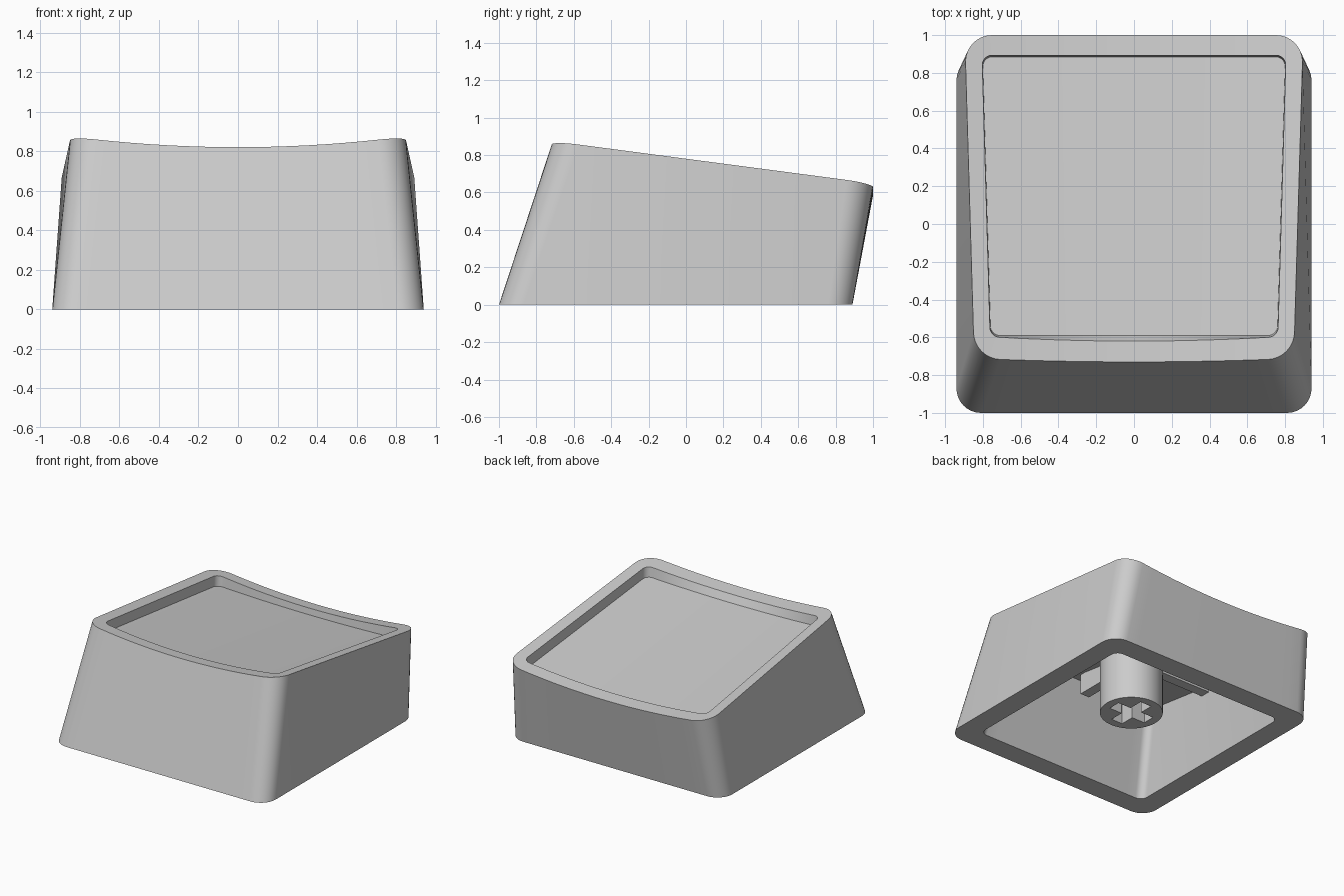
import bpy, bmesh, math

old = bpy.data.objects.get("Cube")
if old:
    bpy.data.objects.remove(old, do_unlink=True)

grey = bpy.data.materials.new("plain grey")
grey.use_nodes = True
colour = (0.6, 0.6, 0.6, 1)
grey.diffuse_color = colour
grey.node_tree.nodes["Principled BSDF"].inputs["Base Color"].default_value = colour

CORNER, ROW = 8, 16
SLOPE = 0.136


def dish(height, curve):
    """Surface falling towards the back and dished across its width."""
    return lambda x, y: height - SLOPE * y + curve * x * x


def flat(x, y):
    return 0.0


def ring(front_w, back_w, front_y, back_y, r, surface, bow=0.0):
    """Rounded trapezoid loop, listed from the right side round the front."""
    def half(w, y, s):
        arc = []
        for i in range(CORNER + 1):
            a = math.pi / 2 * i / CORNER
            arc.append((-(w - r) - r * math.cos(a), y - s * r + s * r * math.sin(a)))
        row = [(-(w - r) + 2 * (w - r) * i / ROW, y) for i in range(1, ROW)]
        return arc + row + [(-x, v) for x, v in reversed(arc)]
    front = [(x, y + bow * x * x) for x, y in half(front_w, front_y, -1)]
    back = list(reversed(half(back_w, back_y, 1)))
    return [(x, y, surface(x, y)) for x, y in front + back]


def finish(name, bm):
    bmesh.ops.recalc_face_normals(bm, faces=bm.faces)
    mesh = bpy.data.meshes.new(name)
    bm.to_mesh(mesh)
    bm.free()
    mesh.materials.append(grey)
    obj = bpy.data.objects.new(name, mesh)
    bpy.context.collection.objects.link(obj)
    return obj


def activate(obj):
    bpy.ops.object.select_all(action="DESELECT")
    obj.select_set(True)
    bpy.context.view_layer.objects.active = obj


def box(name, size, centre):
    bm = bmesh.new()
    bmesh.ops.create_cube(bm, size=1)
    for v in bm.verts:
        v.co = [c + k * s for c, k, s in zip(centre, v.co, size)]
    return finish(name, bm)


# Hollow shell: ceiling, inner wall, bottom rim, outer wall, top rim, recess
top = dish(0.721, 0.079)
loops = [
    ring(0.70, 0.70, -0.65, 0.77, 0.06, dish(0.57, 0)),
    ring(0.77, 0.77, -0.83, 0.72, 0.06, flat),
    ring(0.94, 0.94, -1.0, 0.89, 0.13, flat),
    ring(0.85, 0.892, -0.73, 1.0, 0.14, top, 0.026),
    ring(0.763, 0.803, -0.62, 0.893, 0.05, top, 0.04),
    ring(0.76, 0.80, -0.59, 0.885, 0.05, dish(0.671, 0.03)),
]
bm = bmesh.new()
rows = [[bm.verts.new(p) for p in loop] for loop in loops]
n = len(rows[0])
for a, b in zip(rows, rows[1:]):
    for i in range(n):
        j = (i + 1) % n
        bm.faces.new((a[i], a[j], b[j], b[i]))
# Ceiling and recess floor, filled with front-to-back strips
for cap in (rows[0], rows[-1]):
    for i in range(n // 2 - 1):
        bm.faces.new((cap[i], cap[i + 1], cap[n - 2 - i], cap[n - 1 - i]))
shell = finish("cap_shell", bm)

# Mounting stem with a plus-shaped socket
STEM_Y = -0.03
bm = bmesh.new()
bmesh.ops.create_cone(bm, cap_ends=True, segments=48, radius1=0.23, radius2=0.23, depth=0.52)
bmesh.ops.translate(bm, verts=bm.verts, vec=(0, STEM_Y, 0.36))
stem = finish("stem", bm)
for size in ((0.33, 0.1, 0.5), (0.1, 0.33, 0.5)):
    cutter = box("socket_cutter", size, (0, STEM_Y, 0.2))
    cutter.hide_render = True
    activate(stem)
    mod = stem.modifiers.new("socket", "BOOLEAN")
    mod.operation = "DIFFERENCE"
    mod.solver = "EXACT"
    mod.object = cutter
    bpy.ops.object.modifier_apply(modifier=mod.name)
    bpy.data.objects.remove(cutter, do_unlink=True)

# Reinforcing ribs under the ceiling
for side, label in ((-1, "right"), (1, "left")):
    box("rib_" + label, (0.52, 0.08, 0.08), (side * 0.46, STEM_Y, 0.56))
box("rib_front", (0.08, 0.36, 0.16), (0, -0.38, 0.56))
box("rib_back", (0.08, 0.36, 0.08), (0, 0.32, 0.52))

for obj in (shell, stem):
    activate(obj)
    bpy.ops.object.shade_smooth_by_angle(angle=math.radians(30))
